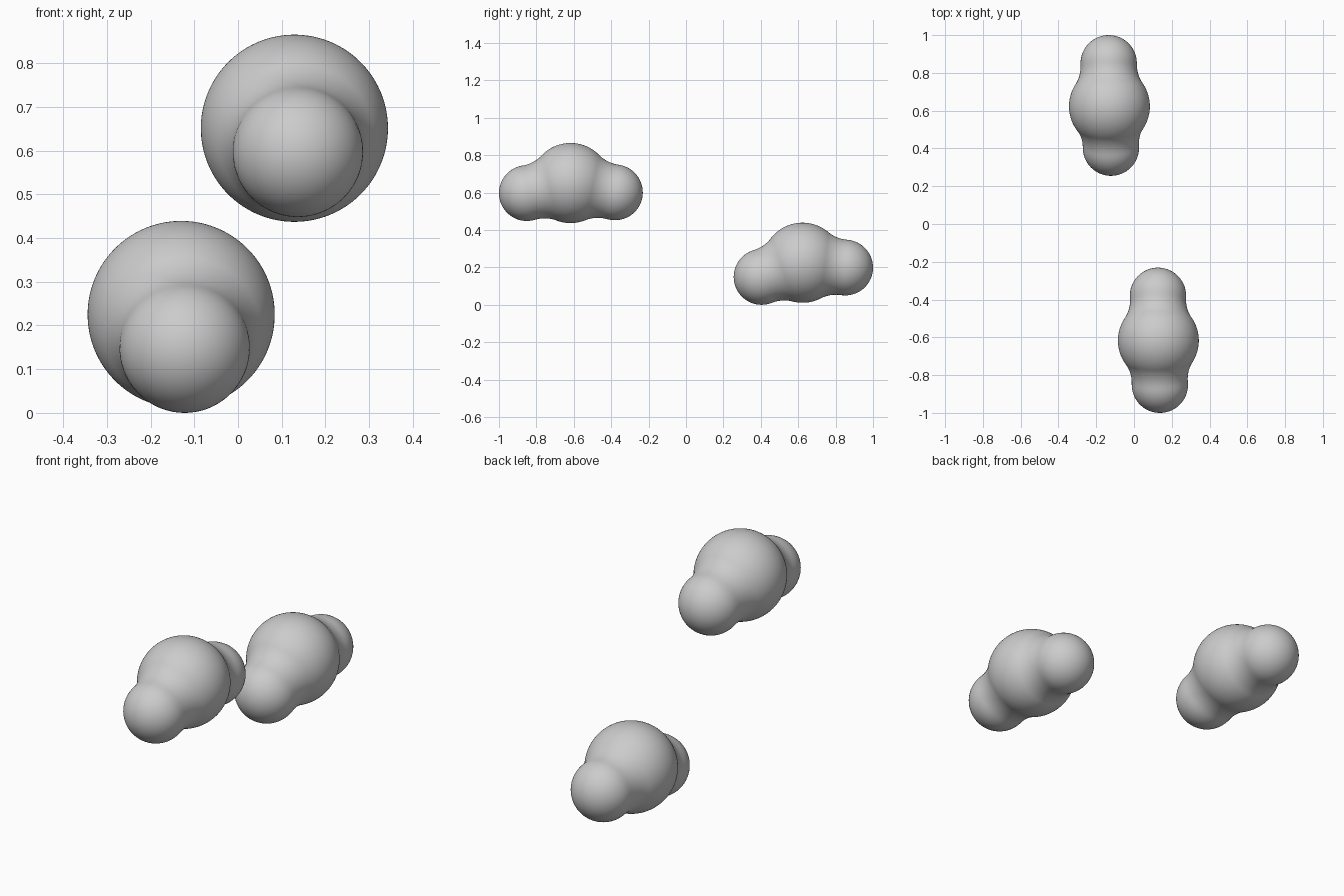
import bpy, bmesh
from mathutils import Vector

if "Cube" in bpy.data.objects:
    bpy.data.objects.remove(bpy.data.objects["Cube"])

CORE_R, LOBE_R, FILLET_R = 0.214, 0.149, 0.18


def inside_pair(p, core, lobe):
    """Two spheres joined by a rolling-ball fillet."""
    axis = lobe - core
    d = axis.length
    axis = axis / d
    if (p - core).length < CORE_R or (p - lobe).length < LOBE_R:
        return True
    # fillet ball position in (along axis, off axis) coordinates
    a = (d * d + (CORE_R + FILLET_R) ** 2 - (LOBE_R + FILLET_R) ** 2) / (2 * d)
    h = ((CORE_R + FILLET_R) ** 2 - a * a) ** 0.5
    t = (p - core).dot(axis)
    s = (p - core - axis * t).length
    in_wedge = t * h >= a * s and (d - t) * h >= (d - a) * s
    return in_wedge and (t - a) ** 2 + (s - h) ** 2 > FILLET_R ** 2


def blob(name, core, lobes):
    core = Vector(core)
    lobes = [Vector(l) for l in lobes]
    bm = bmesh.new()
    bmesh.ops.create_icosphere(bm, subdivisions=6, radius=1)
    # push every vertex out from the core to the blended surface
    for v in bm.verts:
        n = v.co.normalized()
        lo, hi = CORE_R * 0.99, 0.6
        for _ in range(18):
            mid = (lo + hi) / 2
            q = core + n * mid
            if any(inside_pair(q, core, l) for l in lobes):
                lo = mid
            else:
                hi = mid
        v.co = core + n * lo
    for f in bm.faces:
        f.smooth = True
    me = bpy.data.meshes.new(name)
    bm.to_mesh(me)
    bm.free()
    bpy.context.collection.objects.link(bpy.data.objects.new(name, me))


# upper blob at the front, lower blob at the back
blob("upper_three_lobed_blob", (0.129, -0.617, 0.651),
     [(0.137, -0.851, 0.597), (0.127, -0.380, 0.601)])
blob("lower_three_lobed_blob", (-0.130, 0.623, 0.225),
     [(-0.122, 0.404, 0.149), (-0.134, 0.851, 0.199)])
